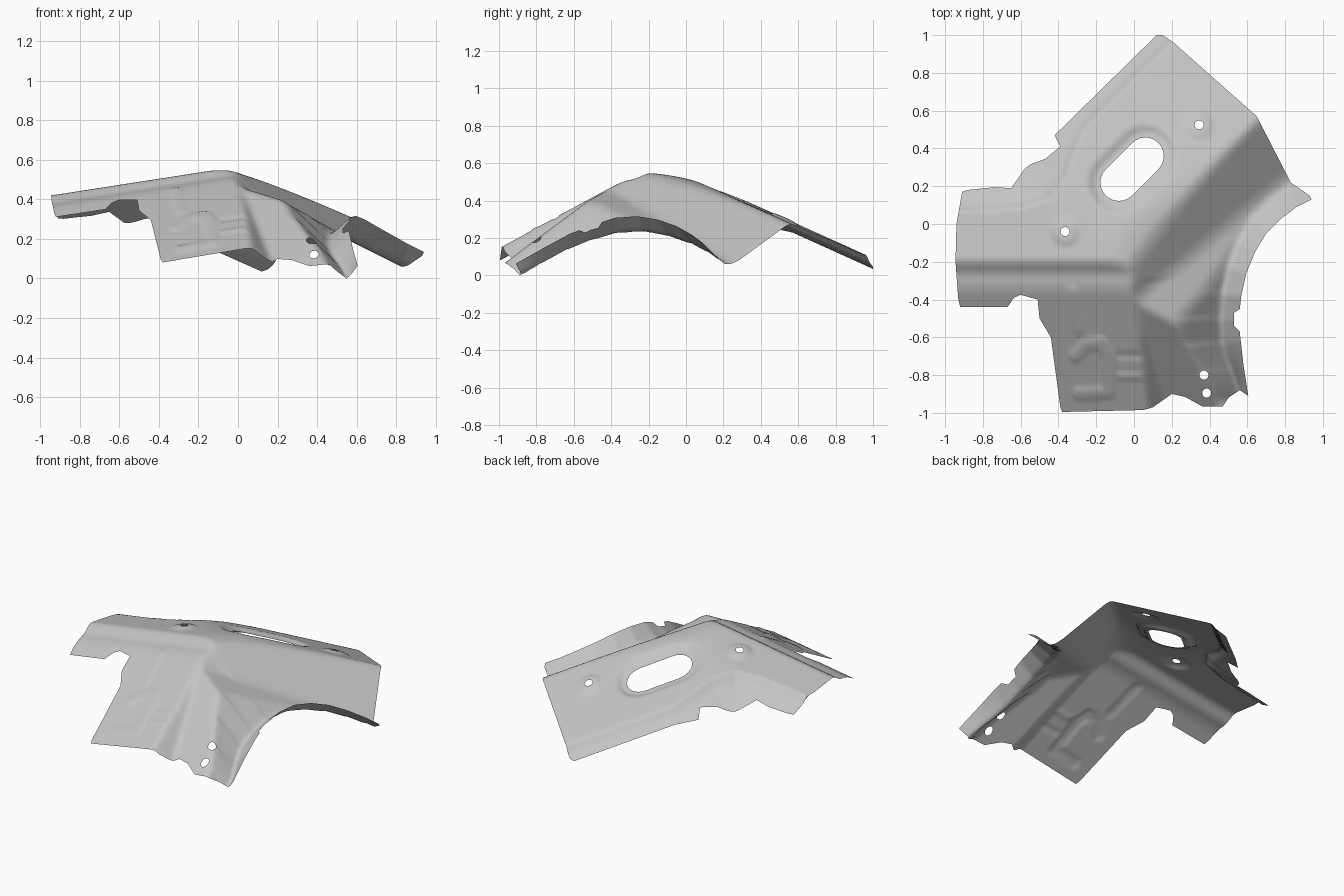
import bpy
import bmesh
import math
from mathutils import Vector
from mathutils.geometry import delaunay_2d_cdt

cube = bpy.data.objects.get("Cube")
if cube:
    bpy.data.objects.remove(cube, do_unlink=True)

STEP = 0.016

# Outer lip of the wheel arch, with its height
arch = [(.94, .13, .145), (.86, .09, .185), (.78, .03, .23), (.7, -.05, .275), (.64, -.15, .31),
        (.595, -.26, .328), (.568, -.38, .32), (.56, -.5, .285),
        (.565, -.62, .235), (.58, -.75, .165), (.605, -.91, .075)]

# Trim outline of the sheet, clockwise, in three runs around the arch
back_edge = [(.12, 1), (.15, 1), (.21, .96), (.65, .57), (.83, .22), (.93, .15)]
notch = [(.56, -.45), (.53, -.47), (.53, -.54), (.56, -.57)]
front_edge = [(.56, -.88), (.5, -.92), (.47, -.965), (.36, -.965), (.27, -.915), (.2, -.9),
              (.1, -.97), (.05, -.985), (-.38, -.995), (-.39, -.97), (-.44, -.6),
              (-.5, -.5), (-.51, -.4), (-.6, -.375), (-.635, -.39), (-.67, -.44), (-.92, -.44),
              (-.93, -.4), (-.945, -.2), (-.94, 0), (-.91, .17), (-.88, .18), (-.74, .195),
              (-.65, .19), (-.58, .29), (-.55, .315), (-.47, .345), (-.39, .41), (-.42, .47)]
lip = [p[:2] for p in arch]
outline = back_edge + lip[:7] + notch + lip[8:] + front_edge

# Crease where the rear flange folds down
crease = [(-1, .06), (-.6, .08), (-.45, .13), (-.36, .25), (-.31, .4), (-.25, .52), (.3, 1.06)]

slot = [(-.08, .22), (.06, .36)]
bolt_holes = [(-.365, -.04), (.345, .525)]
front_holes = [(.37, -.8), (.385, -.895)]

# Pressed beads on the front panel: path, half width, height
beads = [([(-.32, -.36), (-.29, -.56)], .035, .006),
         ([(-.31, -.7), (-.25, -.64), (-.17, -.63), (-.14, -.7), (-.13, -.89), (-.29, -.9)], .04, .008),
         ([(-.08, -.7), (.05, -.7)], .02, -.006),
         ([(-.08, -.81), (.06, -.81)], .02, .006)]


def nearest(x, y, path):
    """Distance to a path, the side of it, and the height carried along it."""
    best = (9, 1, 0)
    for a, b in zip(path, path[1:]):
        dx, dy = b[0] - a[0], b[1] - a[1]
        px, py = x - a[0], y - a[1]
        t = min(1, max(0, (px * dx + py * dy) / (dx * dx + dy * dy)))
        d = math.hypot(px - t * dx, py - t * dy)
        if d < best[0]:
            z = a[2] + t * (b[2] - a[2]) if len(a) > 2 else 0
            best = (d, 1 if dx * py - dy * px > 0 else -1, z)
    return best


def smin(a, b, k=.03):
    """Rounded fold between two sheets, lower one wins."""
    h = max(k - abs(a - b), 0) / k
    return min(a, b) - h * h * k / 4


def smax(a, b, k=.03):
    return -smin(-a, -b, k)


def ramp(v, low, high):
    t = min(1, max(0, (v - low) / (high - low)))
    return t * t * (3 - 2 * t)


def height(x, y):
    # Top plate: left, rear and right facets bent into each other
    ridge = .566 + .155 * (x + .1)
    left = ridge - .15 * (y + .2)
    rear = .417 - .017 * x - .435 * (y - .29)
    crown = .577 - .28 * (x + .1) - .05 * (y + .2)
    plate = smin(smin(left, rear, .05), crown, .04)

    # Rear flange
    d, side, _ = nearest(x, y, crease)
    if side > 0:
        plate -= .5 * d + .018 * ramp(d, 0, .03)

    # Recess around the slot and raised seats around the bolt holes
    plate -= .025 * (1 - ramp(nearest(x, y, slot)[0], .115, .175))
    for hx, hy in bolt_holes:
        plate += .014 * (1 - ramp(math.hypot(x - hx, y - hy), .04, .09))

    # Front panel, stepping down from the ridge
    slope = ridge - .06 + .565 * (y + .34)
    step = smin(ridge - .05 + .15 * (y + .28), slope, .02)
    panel = smax(ridge + .8 * (y + .2), step, .02)
    for path, width, rise in beads:
        panel += rise * (1 - ramp(nearest(x, y, path)[0], width * .5, width))

    # Side walls and the middle panel beside the arch
    wall = .302 - .775 * (x - .65) + .33 * (y - .57)
    front_wall = slope - 1.2 * (x - .06 + .1 * (y + .9)) + 2 * max(0, y + .3)
    shelf = .42 - .38 * (x - .13) - .15 * (y + .35)
    apron = .207 + .8 * (y + .8) + .1 * (x - .37)
    right = smax(smin(wall, front_wall), smin(shelf, apron))
    body = smin(smin(plate, panel), right)

    # Wheel arch channel and upturned lip, narrowing to the front
    d, _, lip_z = nearest(x, y, arch)
    width = .1 - .055 * ramp(-y, .6, .9)
    channel = lip_z - .088 + .95 * (d - width)
    return smax(smin(body, channel), lip_z - .088 * d / width, .03)


def resample(loop):
    pts = []
    for a, b in zip(loop, loop[1:] + loop[:1]):
        a, b = Vector(a), Vector(b)
        n = max(1, round((b - a).length / STEP))
        pts += [a.lerp(b, i / n) for i in range(n)]
    return pts


def circle(cx, cy, r, n=16):
    return [Vector((cx + r * math.cos(math.tau * i / n), cy + r * math.sin(math.tau * i / n)))
            for i in range(n)]


def stadium(a, b, r, n=12):
    start = math.atan2(b[1] - a[1], b[0] - a[0]) - math.pi / 2
    ends = [(b, start), (a, start + math.pi)]
    return [(c[0] + r * math.cos(s + math.pi * i / n), c[1] + r * math.sin(s + math.pi * i / n))
            for c, s in ends for i in range(n + 1)]


def inside(x, y, loop):
    hit = False
    for a, b in zip(loop, loop[1:] + loop[:1]):
        if (a[1] > y) != (b[1] > y) and x < a[0] + (y - a[1]) * (b[0] - a[0]) / (b[1] - a[1]):
            hit = not hit
    return hit


hole_loops = [resample(stadium(*slot, .098))]
hole_loops += [circle(*c, .024) for c in bolt_holes + front_holes]
loops = [resample(outline)] + hole_loops


def on_sheet(x, y):
    return inside(x, y, outline) and not any(inside(x, y, h) for h in hole_loops)


# Flat blank: trim loops plus a regular grid of inner points
points, edges = [], []
for loop in loops:
    base, n = len(points), len(loop)
    points += loop
    edges += [(base + i, base + (i + 1) % n) for i in range(n)]
closed = outline + outline[:1]
count = int(1 / STEP)
for i in range(-count, count + 1):
    for j in range(-count, count + 1):
        x, y = i * STEP, j * STEP
        if on_sheet(x, y) and nearest(x, y, closed)[0] > STEP * .45:
            if all((Vector((x, y)) - p).length > STEP * .4 for h in hole_loops for p in h):
                points.append(Vector((x, y)))
flat, _, tris, *_ = delaunay_2d_cdt(points, edges, [], 0, 1e-5)

# Press the blank into shape
bm = bmesh.new()
verts = [bm.verts.new((p.x, p.y, height(p.x, p.y))) for p in flat]
for tri in tris:
    c = sum((flat[i] for i in tri), Vector((0, 0))) / len(tri)
    if on_sheet(c.x, c.y):
        bm.faces.new([verts[i] for i in tri])
bmesh.ops.delete(bm, geom=[v for v in bm.verts if not v.link_faces], context='VERTS')
for f in bm.faces:
    f.normal_update()
    if f.normal.z < 0:
        f.normal_flip()
floor = min(v.co.z for v in bm.verts)
bmesh.ops.translate(bm, verts=bm.verts, vec=(0, 0, -floor))
mesh = bpy.data.meshes.new("pressed_panel")
bm.to_mesh(mesh)
bm.free()
panel_object = bpy.data.objects.new("pressed_panel", mesh)
bpy.context.collection.objects.link(panel_object)

# Plain sheet metal grey
steel = bpy.data.materials.new("steel_grey")
steel.use_nodes = True
grey = (.55, .55, .55, 1)
steel.diffuse_color = grey
steel.node_tree.nodes["Principled BSDF"].inputs["Base Color"].default_value = grey
mesh.materials.append(steel)

bpy.ops.object.select_all(action='DESELECT')
panel_object.select_set(True)
bpy.context.view_layer.objects.active = panel_object
bpy.ops.object.shade_smooth_by_angle(angle=math.radians(60))
